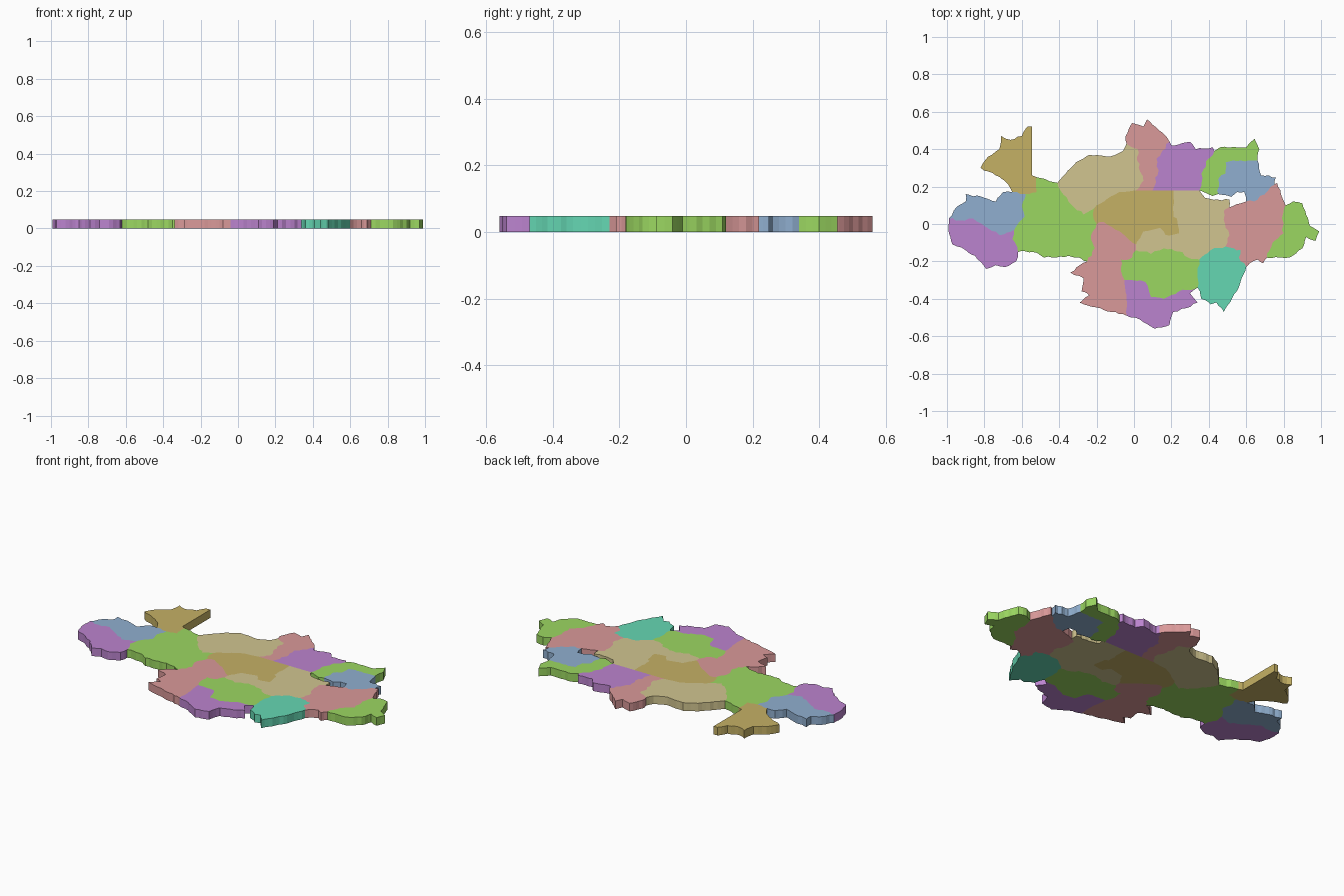
import bpy, bmesh, random
from mathutils import Vector

if "Cube" in bpy.data.objects:
    bpy.data.objects.remove(bpy.data.objects["Cube"])

random.seed(4)
HEIGHT = 0.048


def line(*pts, rough=0.007):
    """A border polyline with small ragged steps; end points stay exact."""
    out = []
    for a, b in zip(pts, pts[1:]):
        a, b = Vector(a), Vector(b)
        d = b - a
        side = Vector((-d.y, d.x)).normalized()
        n = max(1, round(d.length / 0.022)) if rough else 1
        out.append(a)
        for i in range(1, n):
            out.append(a + d * (i / n) + side * random.uniform(-rough, rough))
    return out + [Vector(pts[-1])]


def region(name, color, *borders):
    """Join borders end to end into a loop and extrude it into a slab."""
    first, second = borders[0], borders[1]
    loop = list(first)
    if min((loop[-1] - second[k]).length for k in (0, -1)) > 1e-4:
        loop.reverse()
    for b in borders[1:]:
        loop += b[1:] if (b[0] - loop[-1]).length < 1e-4 else b[::-1][1:]
    if (loop[0] - loop[-1]).length < 1e-4:
        loop.pop()
    bm = bmesh.new()
    cap = bm.faces.new([bm.verts.new((p.x, p.y, 0)) for p in loop])
    ext = bmesh.ops.extrude_face_region(bm, geom=[cap], use_keep_orig=True)
    for v in ext["geom"]:
        if isinstance(v, bmesh.types.BMVert):
            v.co.z = HEIGHT
    bmesh.ops.recalc_face_normals(bm, faces=bm.faces)
    me = bpy.data.meshes.new(name)
    bm.to_mesh(me)
    bm.free()
    mat = bpy.data.materials.new(name)
    mat.diffuse_color = (*color, 1)
    mat.use_nodes = True
    mat.node_tree.nodes["Principled BSDF"].inputs["Base Color"].default_value = mat.diffuse_color
    me.materials.append(mat)
    bpy.context.collection.objects.link(bpy.data.objects.new(name, me))


GOLD, KHAKI, GREEN = (.56, .44, .13), (.64, .56, .28), (.33, .68, .12)
PINK, PURPLE, BLUE, TEAL = (.70, .32, .32), (.50, .23, .62), (.28, .43, .63), (.13, .68, .45)

# western group: outer coasts, then shared borders
nw_coast = line((-.65, .17), (-.69, .23), (-.74, .26), (-.82, .30), (-.78, .36), (-.72, .40), (-.71, .47),
                (-.66, .45), (-.60, .47), (-.57, .52), rough=.005)
nw_east = line((-.57, .52), (-.545, .52), (-.545, .26), (-.52, .25), rough=0)
nw_blue = line((-.65, .17), (-.58, .16))
nw_green = line((-.58, .16), (-.52, .17), (-.52, .25))
w_blue_coast = line((-.99, .03), (-.95, .09), (-.90, .12), (-.90, .16), (-.80, .14), (-.74, .12), (-.70, .17),
                    (-.65, .17), rough=.005)
w_blue_green = line((-.58, .16), (-.60, .10), (-.585, .04), (-.64, -.03))
w_blue_purple = line((-.99, .03), (-.93, .02), (-.86, .03), (-.80, -.01), (-.72, -.06), (-.64, -.03))
w_purple_coast = line((-.99, .03), (-.99, -.05), (-.97, -.11), (-.90, -.14), (-.85, -.17), (-.79, -.24),
                      (-.74, -.22), (-.69, -.23), (-.63, -.20), (-.62, -.15), rough=.005)
w_purple_green = line((-.64, -.03), (-.65, -.08), (-.62, -.15))
w_green_north = line((-.52, .25), (-.41, .22), rough=.003)
w_green_south = line((-.62, -.15), (-.54, -.15), (-.48, -.18), (-.35, -.17), (-.31, -.18), (-.25, -.20))
green_khaki = line((-.41, .22), (-.35, .12), (-.27, .05), (-.20, .10))
green_gold = line((-.20, .10), (-.22, .05), (-.20, .00))
green_pink = line((-.20, .00), (-.23, -.08), (-.21, -.13), (-.25, -.20))

# northern group
khaki_coast = line((-.41, .22), (-.31, .33), (-.24, .37), (-.13, .36), (-.06, .39), (-.04, .43), rough=.003)
khaki_pink = line((-.04, .43), (.02, .40), (.025, .30), (.05, .23), (.01, .18))
khaki_gold = line((.01, .18), (-.08, .17), (-.20, .10), rough=.003)
n_pink_coast = line((-.04, .43), (-.045, .47), (-.01, .54), (.05, .52), (.07, .56), (.10, .53), (.15, .49),
                    (.19, .44), rough=.004)
pink_purple = line((.19, .44), (.15, .39), (.12, .35), (.13, .29), (.10, .18))
gold_top_w = line((.01, .18), (.10, .18), rough=0)
gold_top_e = line((.10, .18), (.21, .18), rough=0)
n_purple_coast = line((.19, .44), (.20, .42), (.30, .44), (.33, .40), (.42, .41), (.43, .39), rough=.004)
purple_green = line((.43, .39), (.40, .35), (.37, .29), (.35, .18))
purple_khaki = line((.21, .18), (.35, .18), rough=0)
n_green_coast = line((.43, .39), (.46, .41), (.55, .41), (.60, .41), (.645, .455), (.67, .40), (.66, .34), rough=.004)
green_blue = line((.66, .34), (.57, .34), (.49, .33), (.49, .27), (.45, .24), (.45, .16))
n_green_south = line((.45, .16), (.42, .15), (.35, .18), rough=.003)
ne_blue_coast = line((.66, .34), (.68, .26), (.76, .25), (.75, .21), rough=.005)
ne_blue_south = line((.45, .16), (.52, .145), (.55, .17), (.59, .17), (.60, .12), rough=.004)
blue_red = line((.60, .12), (.66, .13), (.75, .21))

# eastern group
red_gap = line((.51, .09), (.57, .11), (.60, .12), rough=.004)
red_coast = line((.75, .21), (.765, .22), (.81, .10), rough=.003)
red_green = line((.81, .10), (.79, .03), (.80, -.05), (.74, -.10), (.71, -.18))
e_green_coast = line((.81, .10), (.85, .12), (.90, .11), (.92, .05), (.94, -.01), (.99, -.04), (.97, -.09),
                     (.92, -.07), (.90, -.13), (.83, -.18), (.71, -.18), rough=.004)
red_south = line((.71, -.18), (.69, -.21), (.66, -.19), (.60, -.23))
red_teal = line((.60, -.23), (.56, -.18), (.57, -.14), (.49, -.12))
khaki_red = line((.51, .09), (.48, .07), (.49, -.02), (.51, -.06), (.49, -.12))
khaki_gap = line((.35, .18), (.38, .14), (.45, .13), (.51, .13), (.51, .09), rough=.004)

# central and southern group
gold_khaki = line((.21, .18), (.21, .04), (.23, .03), (.24, -.05), (.17, -.06), (.14, -.02), (.05, -.04),
                  (.01, -.11), rough=.004)
gold_pink = line((-.20, .00), (-.16, .01), (-.10, -.03), (-.04, -.07), (.01, -.11))
khaki_pink_s = line((.01, -.11), (.01, -.14))
khaki_green = line((.01, -.14), (.09, -.16), (.16, -.13), (.26, -.15), (.29, -.18), (.35, -.19))
khaki_teal = line((.35, -.19), (.41, -.14), (.49, -.12))
pink_green = line((.01, -.14), (-.01, -.18), (-.07, -.19), (-.07, -.25), (-.05, -.30))
pink_purple_s = line((-.05, -.30), (-.04, -.40), (-.04, -.49), rough=.003)
sw_pink_coast = line((-.25, -.20), (-.29, -.22), (-.34, -.26), (-.27, -.29), (-.28, -.36), (-.24, -.38),
                     (-.29, -.42), (-.18, -.45), (-.12, -.47), (-.04, -.49), rough=.005)
green_purple = line((-.05, -.30), (.06, -.31), (.09, -.39), (.16, -.40), (.24, -.36), (.34, -.34))
green_teal = line((.35, -.19), (.34, -.26), (.34, -.34))
s_purple_coast = line((.34, -.34), (.30, -.37), (.34, -.42), (.28, -.45), (.21, -.47), (.19, -.54), (.11, -.56),
                      (.03, -.51), (-.04, -.49), rough=.004)
teal_south = line((.34, -.34), (.36, -.40), (.41, -.43), (.44, -.42), (.48, -.47), rough=.005)
teal_east = line((.48, -.47), (.56, -.34), (.60, -.23), rough=.003)

# region slabs
region("northwest_region", GOLD, nw_coast, nw_east, nw_green, nw_blue)
region("west_upper_region", BLUE, w_blue_coast, nw_blue, w_blue_green, w_blue_purple)
region("west_lower_region", PURPLE, w_purple_coast, w_purple_green, w_blue_purple)
region("west_inner_region", GREEN, nw_green, w_green_north, green_khaki, green_gold, green_pink,
       w_green_south, w_purple_green, w_blue_green)
region("north_inner_region", KHAKI, khaki_coast, khaki_pink, khaki_gold, green_khaki)
region("north_region", PINK, n_pink_coast, pink_purple, gold_top_w, khaki_pink)
region("north_middle_region", PURPLE, n_purple_coast, purple_green, purple_khaki, gold_top_e, pink_purple)
region("north_outer_region", GREEN, n_green_coast, green_blue, n_green_south, purple_green)
region("northeast_region", BLUE, ne_blue_coast, blue_red, ne_blue_south, green_blue)
region("east_inner_region", PINK, red_coast, red_green, red_south, red_teal, khaki_red, red_gap, blue_red)
region("east_region", GREEN, e_green_coast, red_green)
region("center_region", GOLD, khaki_gold, gold_top_w, gold_top_e, gold_khaki, gold_pink, green_gold)
region("center_east_region", KHAKI, purple_khaki, khaki_gap, khaki_red, khaki_teal, khaki_green,
       khaki_pink_s, gold_khaki)
region("southwest_region", PINK, gold_pink, khaki_pink_s, pink_green, pink_purple_s, sw_pink_coast, green_pink)
region("south_inner_region", GREEN, khaki_green, green_teal, green_purple, pink_green)
region("south_region", PURPLE, green_purple, s_purple_coast, pink_purple_s)
region("southeast_region", TEAL, khaki_teal, red_teal, teal_east, teal_south, green_teal)
